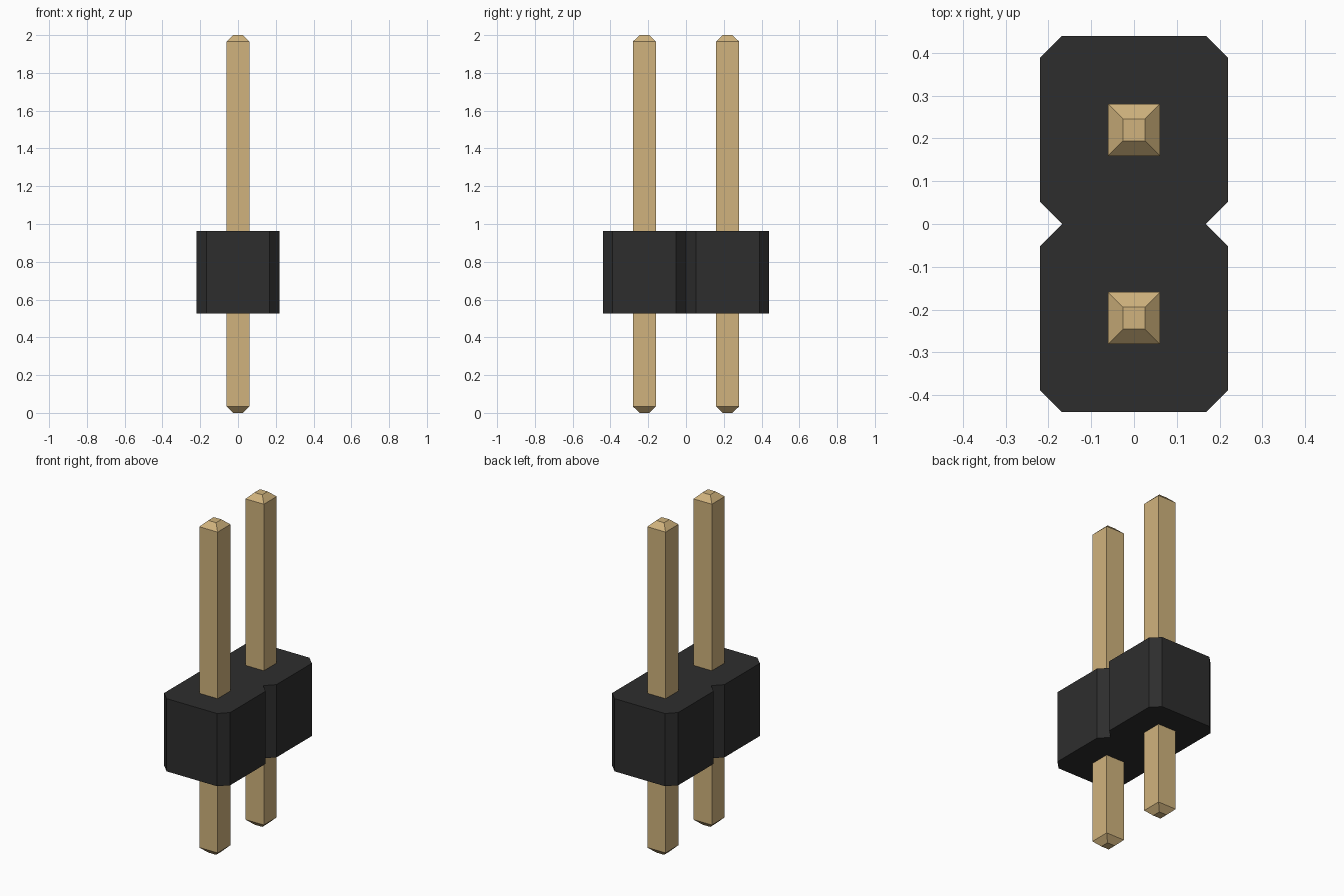
import bpy
import bmesh

cube = bpy.data.objects.get("Cube")
if cube:
    bpy.data.objects.remove(cube, do_unlink=True)

PITCH = 0.44           # spacing between the two pins
HALF = PITCH / 2
CHAMFER = 0.052        # corner cut of the housing
BODY_Z = (0.525, 0.963)
PIN_HALF, TIP_HALF, TIP_H = 0.061, 0.026, 0.034


def make_material(name, rgb, roughness):
    mat = bpy.data.materials.new(name)
    mat.use_nodes = True
    mat.diffuse_color = (*rgb, 1)
    bsdf = next(n for n in mat.node_tree.nodes if n.type == 'BSDF_PRINCIPLED')
    bsdf.inputs["Base Color"].default_value = (*rgb, 1)
    bsdf.inputs["Roughness"].default_value = roughness
    return mat


def loft(name, rings, mat):
    """Closed solid through a stack of matching vertex rings."""
    bm = bmesh.new()
    loops = [[bm.verts.new(p) for p in ring] for ring in rings]
    n = len(loops[0])
    for low, high in zip(loops, loops[1:]):
        for i in range(n):
            j = (i + 1) % n
            bm.faces.new((low[i], low[j], high[j], high[i]))
    bm.faces.new(loops[0][::-1])
    bm.faces.new(loops[-1])
    bmesh.ops.recalc_face_normals(bm, faces=bm.faces)
    mesh = bpy.data.meshes.new(name)
    bm.to_mesh(mesh)
    bm.free()
    mesh.materials.append(mat)
    obj = bpy.data.objects.new(name, mesh)
    bpy.context.collection.objects.link(obj)
    return obj


black = make_material("black plastic", (0.027, 0.027, 0.027), 0.6)
gold = make_material("gold metal", (0.63, 0.45, 0.205), 0.4)

# Housing: two chamfered square cells meeting at a V notch on each side
inner = HALF - CHAMFER
right_side = [(inner, -PITCH), (HALF, -PITCH + CHAMFER), (HALF, -CHAMFER),
              (inner, 0), (HALF, CHAMFER), (HALF, PITCH - CHAMFER), (inner, PITCH)]
outline = right_side + [(-x, y) for x, y in reversed(right_side)]
loft("housing", [[(x, y, z) for x, y in outline] for z in BODY_Z], black)


# Pins: square posts with tapered ends, running through the housing
def square(half, y, z):
    return [(sx * half, y + sy * half, z)
            for sx, sy in ((-1, -1), (1, -1), (1, 1), (-1, 1))]


PIN_PROFILE = [(TIP_HALF, 0), (PIN_HALF, TIP_H), (PIN_HALF, 2 - TIP_H), (TIP_HALF, 2)]
for name, y in (("front_pin", -HALF), ("back_pin", HALF)):
    loft(name, [square(half, y, z) for half, z in PIN_PROFILE], gold)
